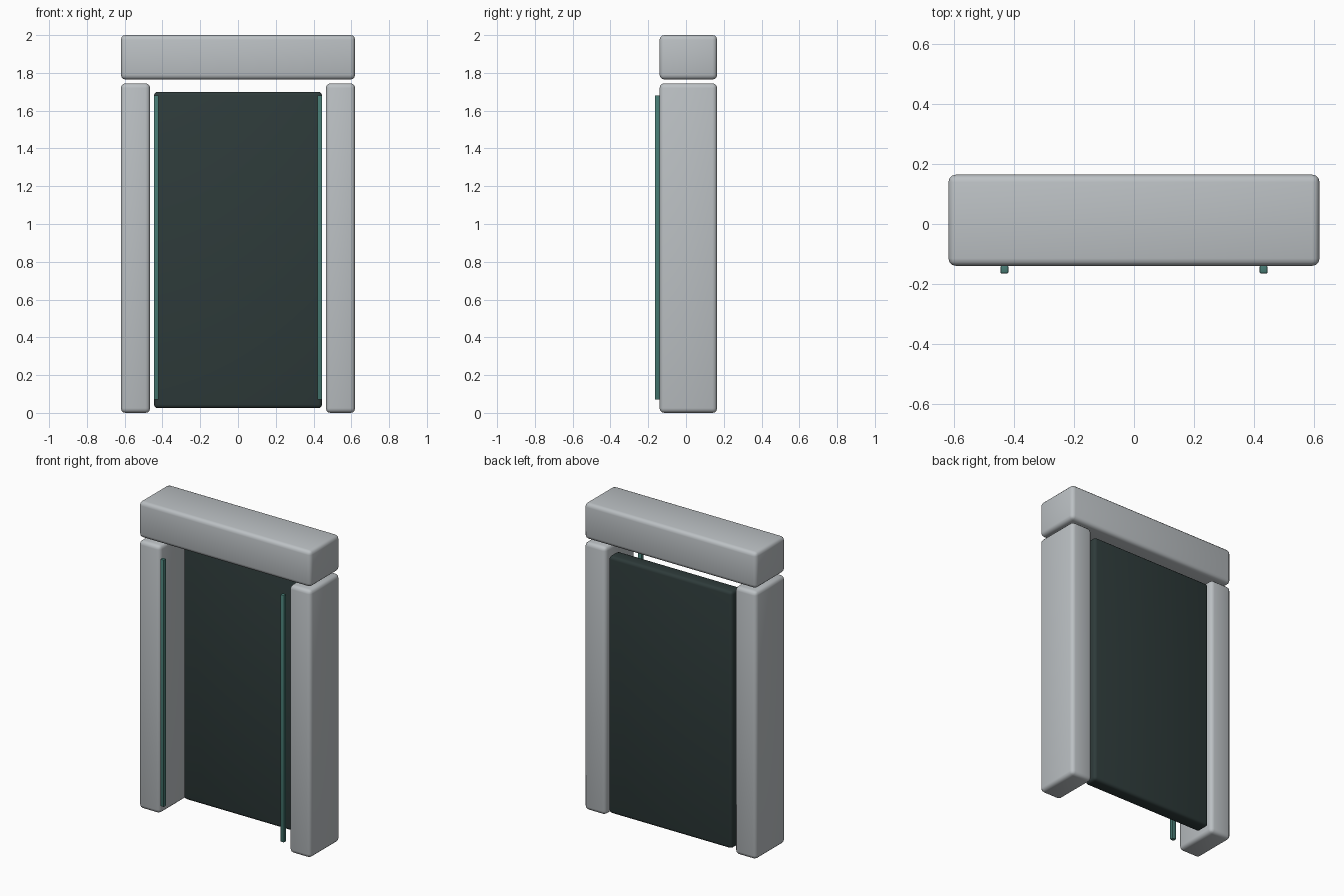
import bpy

if "Cube" in bpy.data.objects:
    bpy.data.objects.remove(bpy.data.objects["Cube"])


def material(name, rgb):
    m = bpy.data.materials.new(name)
    m.diffuse_color = (*rgb, 1.0)
    m.use_nodes = True
    m.node_tree.nodes["Principled BSDF"].inputs["Base Color"].default_value = m.diffuse_color
    return m


stone = material("pale grey stone", (0.50, 0.53, 0.55))
dark = material("dark slate green", (0.027, 0.043, 0.042))
teal = material("teal trim", (0.062, 0.195, 0.17))


def block(name, lo, hi, mat, bevel, segments=3):
    """Rounded box spanning two opposite corners."""
    bpy.ops.mesh.primitive_cube_add(size=1, location=[(a + b) / 2 for a, b in zip(lo, hi)])
    ob = bpy.context.object
    ob.name = name
    ob.scale = [b - a for a, b in zip(lo, hi)]
    bpy.ops.object.transform_apply(location=False, rotation=False, scale=True)
    ob.data.materials.append(mat)
    mod = ob.modifiers.new("rounded edges", 'BEVEL')
    mod.width = bevel
    mod.segments = segments
    bpy.ops.object.modifier_apply(modifier=mod.name)
    bpy.ops.object.shade_smooth_by_angle(angle=0.6)
    return ob


# lintel across the top
block("lintel", (-0.62, -0.14, 1.765), (0.62, 0.165, 2.0), stone, 0.025)

# door panel set to the back of the frame
block("door_panel", (-0.445, 0.07, 0.025), (0.445, 0.165, 1.70), dark, 0.02)

# posts and thin front trim strips, one per side
for side, s in (("left", -1), ("right", 1)):
    xs = sorted((s * 0.465, s * 0.62))
    block(side + "_post", (xs[0], -0.14, 0.0), (xs[1], 0.165, 1.745), stone, 0.025)
    xs = sorted((s * 0.42, s * 0.446))
    block(side + "_trim_strip", (xs[0], -0.165, 0.07), (xs[1], -0.14, 1.68), teal, 0.003, 2)
